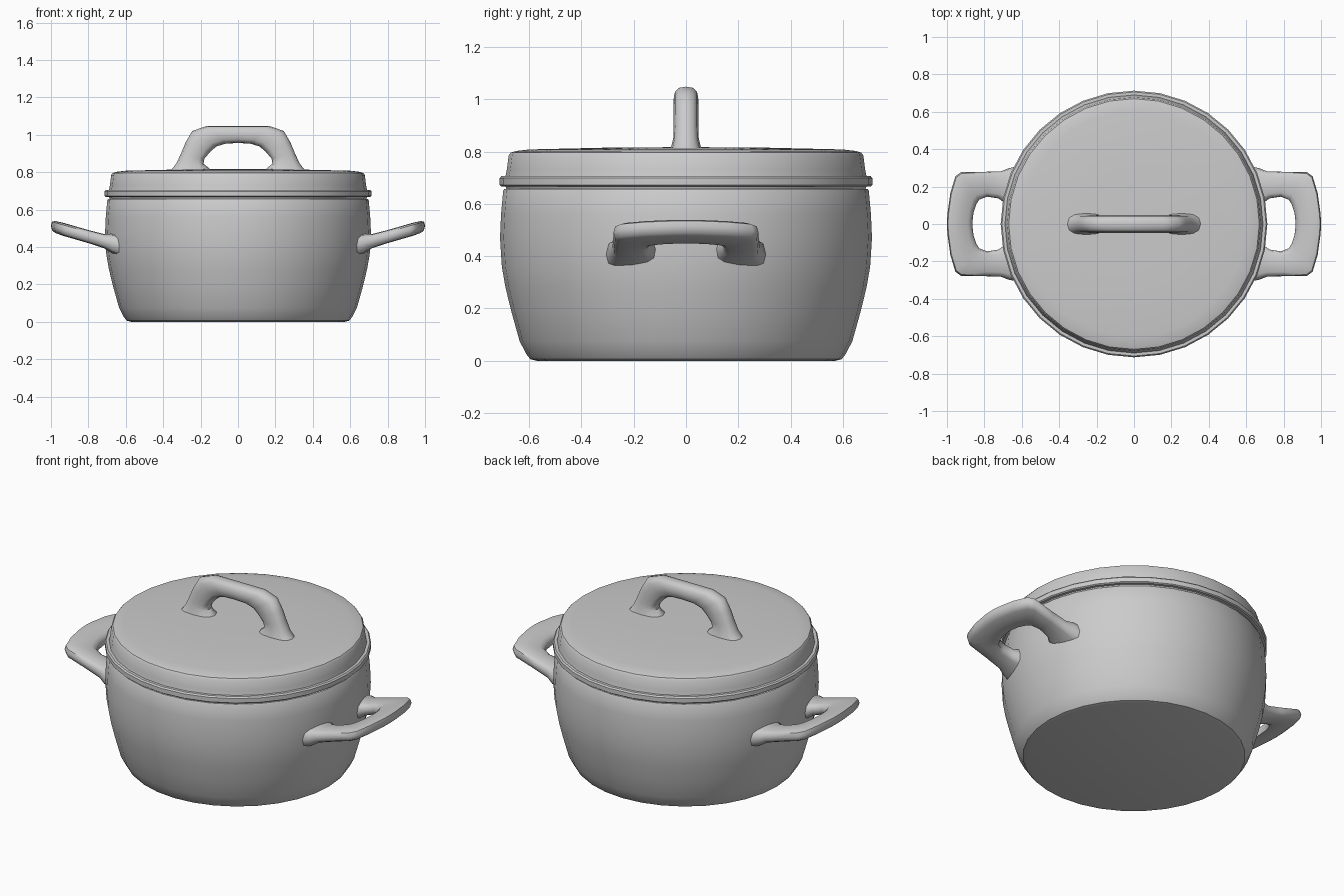
import bpy, bmesh, math
from mathutils import Vector

if "Cube" in bpy.data.objects:
    bpy.data.objects.remove(bpy.data.objects["Cube"])

SIDES = 32


def finish(name, bm, angle):
    bmesh.ops.remove_doubles(bm, verts=bm.verts, dist=1e-5)
    bmesh.ops.recalc_face_normals(bm, faces=bm.faces)
    mesh = bpy.data.meshes.new(name)
    bm.to_mesh(mesh)
    bm.free()
    obj = bpy.data.objects.new(name, mesh)
    bpy.context.collection.objects.link(obj)
    bpy.ops.object.select_all(action='DESELECT')
    bpy.context.view_layer.objects.active = obj
    obj.select_set(True)
    bpy.ops.object.shade_smooth_by_angle(angle=math.radians(angle))
    return obj


def lathe(name, profile, angle=35):
    """Turn an (r, z) profile around the z axis."""
    bm = bmesh.new()
    verts = [bm.verts.new((r, 0, z)) for r, z in profile]
    edges = [bm.edges.new(pair) for pair in zip(verts, verts[1:])]
    bmesh.ops.spin(bm, geom=verts + edges, cent=(0, 0, 0), axis=(0, 0, 1),
                   angle=math.tau, steps=SIDES, use_duplicate=False)
    return finish(name, bm, angle)


def loop_handle(name, half, place, power, count=12):
    """Skin a symmetric grip: stations are (outer, inner, half thickness),
    in a plane whose second axis is mirrored; place maps (a, b, t) to 3D."""
    flip = [((a, -b), (c, -d), t) for (a, b), (c, d), t in half[-2::-1]]
    bm = bmesh.new()
    rings = []
    for outer, inner, thick in half + flip:
        outer, inner = Vector(outer), Vector(inner)
        mid, arm = (outer + inner) / 2, (outer - inner) / 2
        ring = []
        for i in range(count):
            ang = math.tau * i / count
            c, s = math.cos(ang), math.sin(ang)
            u = math.copysign(abs(c) ** power, c)
            v = math.copysign(abs(s) ** power, s)
            p = mid + arm * u
            ring.append(bm.verts.new(place(p.x, p.y, thick * v)))
        rings.append(ring)
    for r0, r1 in zip(rings, rings[1:]):
        for i in range(count):
            j = (i + 1) % count
            bm.faces.new((r0[i], r0[j], r1[j], r1[i]))
    bm.faces.new(rings[0])
    bm.faces.new(rings[-1])
    return finish(name, bm, 50)


# Hollow pot body
lathe("pot_body", [
    (0, 0), (0.57, 0), (0.595, 0.006), (0.61, 0.025), (0.636, 0.075),
    (0.668, 0.19), (0.69, 0.28), (0.704, 0.36), (0.711, 0.47), (0.707, 0.56),
    (0.699, 0.65), (0.695, 0.656), (0.66, 0.656), (0.67, 0.47), (0.63, 0.19),
    (0.57, 0.04), (0, 0.04)])

# Lid with overhanging rim
lathe("lid", [
    (0, 0.65), (0.655, 0.65), (0.686, 0.655), (0.69, 0.667), (0.706, 0.667),
    (0.713, 0.672), (0.713, 0.698), (0.706, 0.706), (0.69, 0.706),
    (0.685, 0.73), (0.678, 0.785), (0.67, 0.796), (0.65, 0.802),
    (0.60, 0.808), (0.30, 0.815), (0, 0.817)])

# Upright grip on the lid, flared where it meets the lid
grip = [
    ((0.80, 0.37), (0.80, 0.145), 0.060),
    ((0.82, 0.35), (0.822, 0.155), 0.056),
    ((0.85, 0.328), (0.845, 0.184), 0.049),
    ((0.90, 0.305), (0.872, 0.180), 0.047),
    ((0.96, 0.280), (0.910, 0.148), 0.047),
    ((1.02, 0.245), (0.938, 0.115), 0.047),
    ((1.048, 0.165), (0.953, 0.065), 0.047),
    ((1.048, 0.0), (0.956, 0.0), 0.047)]
loop_handle("lid_grip", grip, lambda a, b, t: (b, t, a), 0.75)

# Tilted side handles, mirrored across the pot
ear = [
    ((0.61, 0.31), (0.64, 0.10), 0.058),
    ((0.67, 0.298), (0.69, 0.112), 0.050),
    ((0.71, 0.282), (0.725, 0.137), 0.038),
    ((0.80, 0.279), (0.785, 0.146), 0.035),
    ((0.925, 0.277), (0.828, 0.130), 0.035),
    ((0.955, 0.255), (0.843, 0.105), 0.035),
    ((0.982, 0.165), (0.858, 0.060), 0.035),
    ((0.998, 0.05), (0.863, 0.015), 0.035),
    ((1.0, 0.0), (0.864, 0.0), 0.035)]
ears = loop_handle("side_handles", ear,
                   lambda a, b, t: (a, b, 0.418 + 0.29 * (a - 0.67) + t), 0.6)
ears.modifiers.new("mirror", 'MIRROR').use_axis = (True, False, False)
ears.modifiers["mirror"].use_mirror_merge = False
